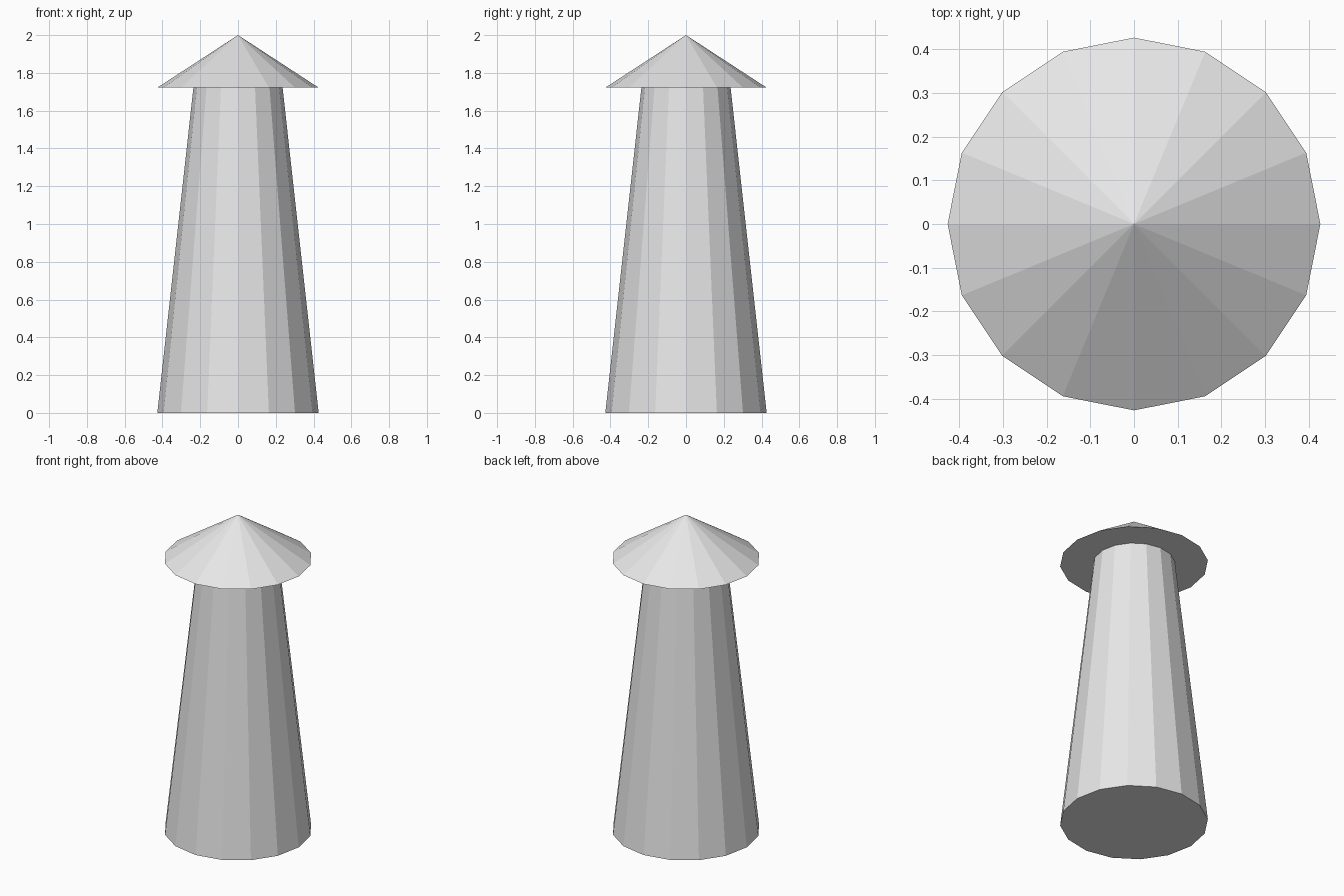
import bpy
import math

if "Cube" in bpy.data.objects:
    bpy.data.objects.remove(bpy.data.objects["Cube"])

SIDES = 16
BASE_R, NECK_R, ROOF_R = 0.427, 0.236, 0.427
EAVE_Z, TOP_Z = 1.722, 2.0

grey = bpy.data.materials.new("plain_grey")
grey.diffuse_color = (0.8, 0.8, 0.8, 1)
grey.use_nodes = True
grey.node_tree.nodes["Principled BSDF"].inputs["Base Color"].default_value = grey.diffuse_color


def cone(name, r_bottom, r_top, z_bottom, z_top):
    """Flat-shaded, capped cone standing between two heights."""
    bpy.ops.mesh.primitive_cone_add(
        vertices=SIDES, radius1=r_bottom, radius2=r_top,
        depth=z_top - z_bottom, end_fill_type='NGON',
        location=(0, 0, (z_bottom + z_top) / 2))
    obj = bpy.context.object
    obj.name = name
    obj.data.materials.append(grey)
    return obj


# Tapered tower body
cone("tower_body", BASE_R, NECK_R, 0.0, EAVE_Z)

# Overhanging conical roof
cone("roof", ROOF_R, 0.0, EAVE_Z, TOP_Z)
